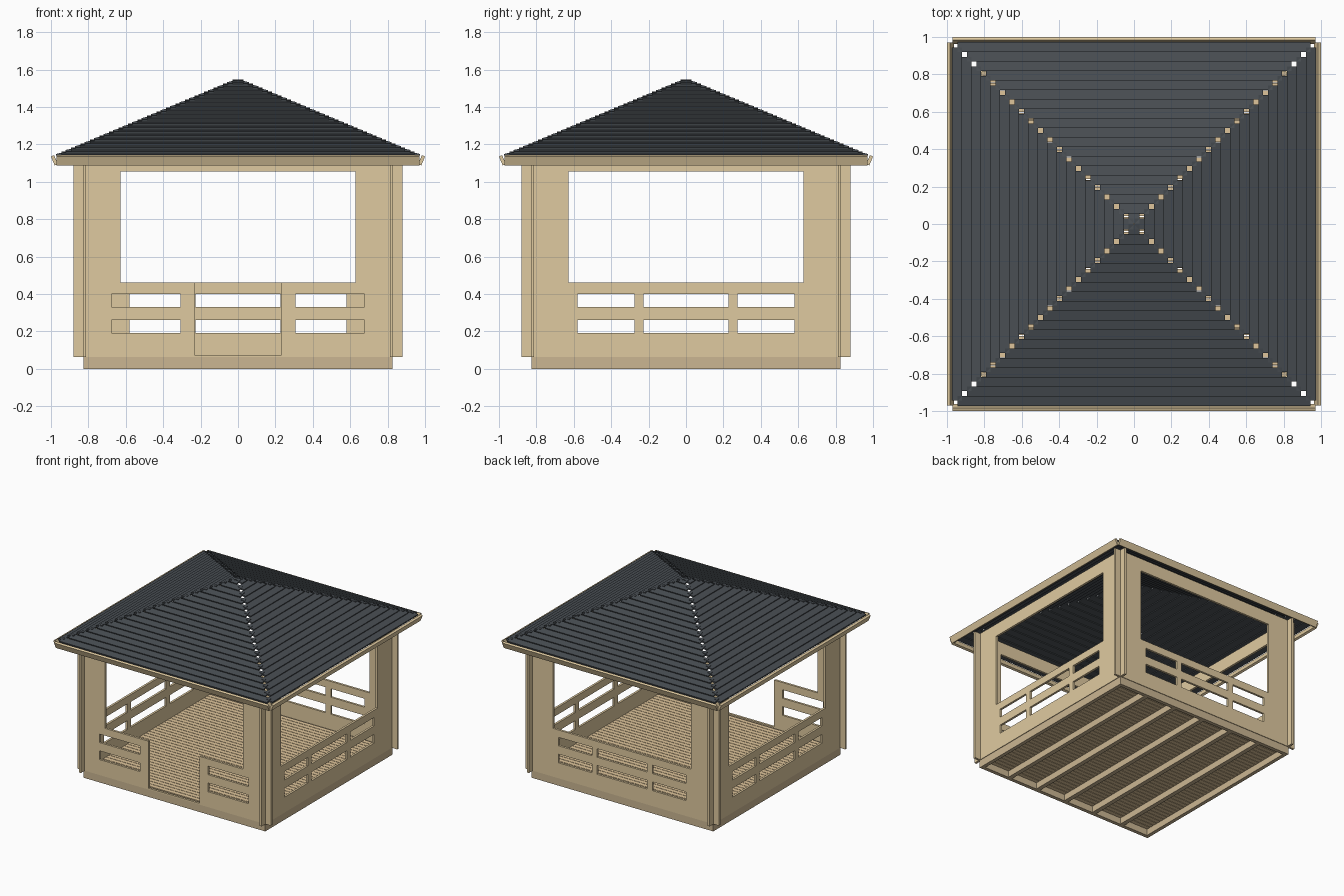
import bpy, bmesh
from math import pi
from mathutils import Matrix, Vector

if "Cube" in bpy.data.objects:
    bpy.data.objects.remove(bpy.data.objects["Cube"])


def material(name, rgb):
    m = bpy.data.materials.new(name)
    m.diffuse_color = (*rgb, 1)
    m.use_nodes = True
    m.node_tree.nodes["Principled BSDF"].inputs["Base Color"].default_value = m.diffuse_color
    return m


WOOD = material("wood", (0.74, 0.59, 0.35))
BASE = material("base_wood", (0.60, 0.47, 0.29))
DECK = material("deck_wood", (0.74, 0.56, 0.33))
SLATE = material("dark_roof", (0.065, 0.075, 0.085))


def finish(name, bm, mat):
    bmesh.ops.recalc_face_normals(bm, faces=bm.faces[:])
    me = bpy.data.meshes.new(name)
    bm.to_mesh(me)
    bm.free()
    ob = bpy.data.objects.new(name, me)
    ob.data.materials.append(mat)
    bpy.context.collection.objects.link(ob)
    return ob


def box(bm, x0, x1, y0, y1, z0, z1):
    mat = Matrix.Translation(((x0 + x1) / 2, (y0 + y1) / 2, (z0 + z1) / 2)) @ \
        Matrix.Diagonal((x1 - x0, y1 - y0, z1 - z0, 1))
    bmesh.ops.create_cube(bm, size=1, matrix=mat)


def bar(bm, section, half, angle):
    """Extrude an (r, z) section along one side of the square plan."""
    rot = Matrix.Rotation(angle, 3, 'Z')
    ends = [[bm.verts.new(rot @ Vector((x, -r, z))) for r, z in section]
            for x in (-half, half)]
    n = len(section)
    for e in ends:
        bm.faces.new(e)
    for i in range(n):
        j = (i + 1) % n
        bm.faces.new((ends[0][i], ends[0][j], ends[1][j], ends[1][i]))


def wall(name, holes, angle):
    """Flat panel with rectangular holes, standing at the -y side then rotated."""
    outer = (-0.88, 0.88, 0.063, 1.16)
    rects = holes + [outer]
    xs = sorted({v for r in rects for v in r[:2]})
    zs = sorted({v for r in rects for v in r[2:]})
    bm = bmesh.new()
    grid = {(x, z): bm.verts.new((x, -0.83, z)) for x in xs for z in zs}
    for xa, xb in zip(xs, xs[1:]):
        for za, zb in zip(zs, zs[1:]):
            cx, cz = (xa + xb) / 2, (za + zb) / 2
            if not any(h[0] < cx < h[1] and h[2] < cz < h[3] for h in holes):
                bm.faces.new((grid[xa, za], grid[xb, za], grid[xb, zb], grid[xa, zb]))
    bmesh.ops.delete(bm, geom=[v for v in bm.verts if not v.link_faces], context='VERTS')
    ext = bmesh.ops.extrude_face_region(bm, geom=bm.faces[:], use_keep_orig=True)
    bmesh.ops.translate(bm, vec=(0, 0.018, 0),
                        verts=[g for g in ext["geom"] if isinstance(g, bmesh.types.BMVert)])
    bmesh.ops.rotate(bm, cent=(0, 0, 0), matrix=Matrix.Rotation(angle, 3, 'Z'), verts=bm.verts[:])
    finish(name, bm, WOOD)


# Walls: large opening, railing slots, and a doorway in the front
window = (-0.628, 0.628, 0.46, 1.055)
rows = ((0.19, 0.262), (0.33, 0.40))
rail = [(a, b, *r) for r in rows for a, b in ((-0.58, -0.275), (-0.228, 0.228), (0.275, 0.58))]
gate = [(a, b, *r) for r in rows for a, b in ((-0.677, -0.308), (0.308, 0.677))]
wall("front_wall", [window, (-0.232, 0.232, 0.074, 0.46)] + gate, 0)
for i, name in enumerate(("right_wall", "back_wall", "left_wall")):
    wall(name, [window] + rail, (i + 1) * pi / 2)

# Base frame and joists
bm = bmesh.new()
for s in (-1, 1):
    a, b = sorted((s * 0.795, s * 0.825))
    box(bm, -0.825, 0.825, a, b, 0, 0.063)
    box(bm, a, b, -0.795, 0.795, 0, 0.063)
for i in range(-2, 3):
    x = i * 0.275
    box(bm, x - 0.018, x + 0.018, -0.795, 0.795, 0, 0.052)
finish("base_frame", bm, BASE)

# Floor boards
bm = bmesh.new()
count, span = 40, 1.59
pitch = span / count
for i in range(count):
    y = -span / 2 + i * pitch
    box(bm, -0.81, 0.81, y + 0.002, y + pitch - 0.002, 0.052, 0.072)
finish("floor_boards", bm, DECK)


# Lapped roof boards, square cut at the hips
def top(r):
    return 1.553 - 0.42 * r


bm = bmesh.new()
for side in range(4):
    for k in range(19):
        a = 0.004 + 0.0508 * k
        b = a + 0.056
        za, zb = top(a) - 0.006, top(b) + 0.004
        bar(bm, [(a, za), (b, zb), (b - 0.004, zb - 0.013), (a, za - 0.013)],
            a + 0.026, side * pi / 2)
finish("roof_boards", bm, SLATE)

# Fascia boards square to the roof slope
bm = bmesh.new()
for side in range(4):
    bar(bm, [(1.0, 1.135), (0.98, 1.087), (0.963, 1.094), (0.983, 1.142)], 0.97, side * pi / 2)
finish("fascia", bm, WOOD)
